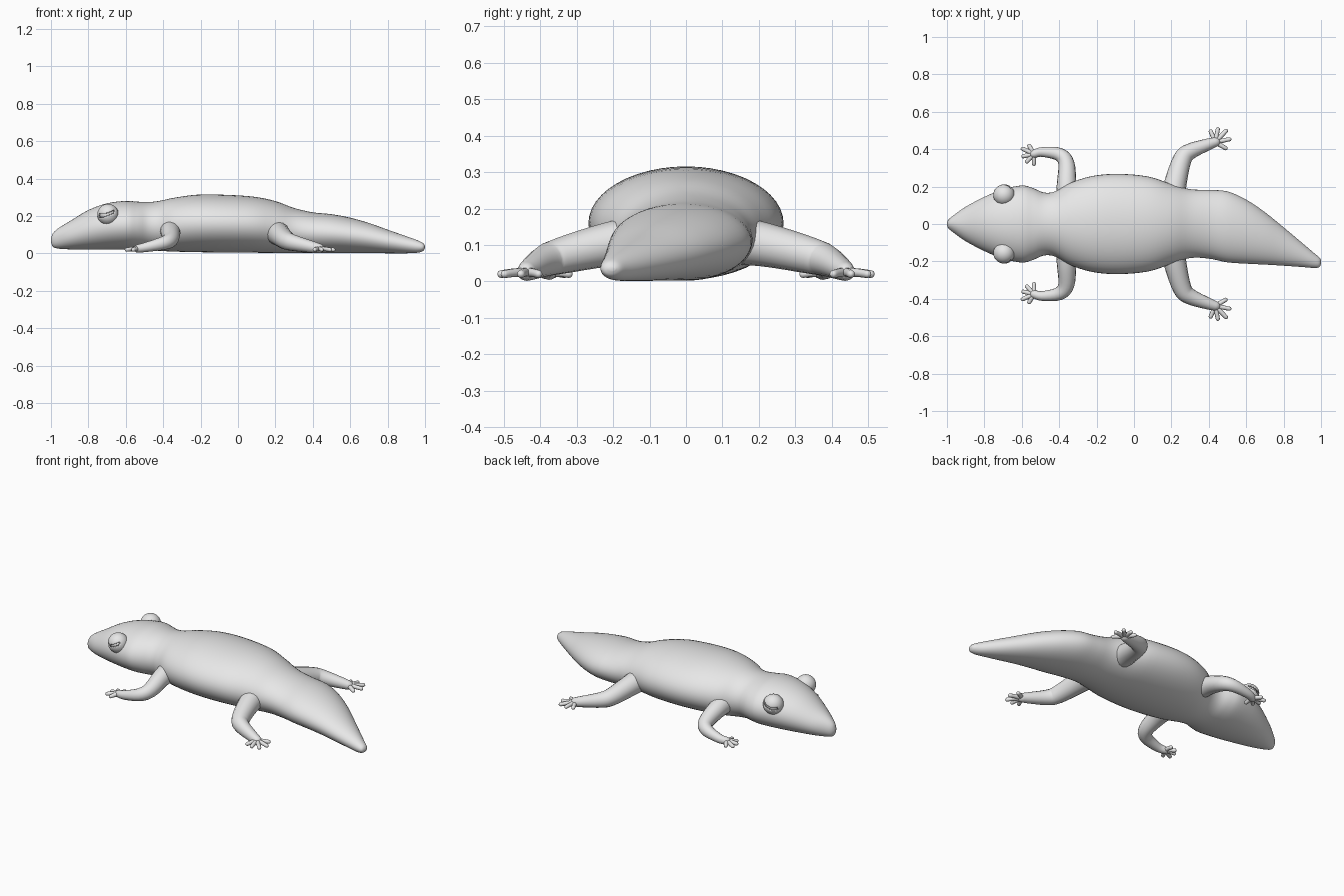
import bpy, bmesh, math
from mathutils import Vector

cube = bpy.data.objects.get("Cube")
if cube:
    bpy.data.objects.remove(cube, do_unlink=True)

skin = bpy.data.materials.new("plain grey skin")
skin.use_nodes = True
GREY = (0.8, 0.8, 0.8, 1)
skin.diffuse_color = GREY
skin.node_tree.nodes["Principled BSDF"].inputs["Base Color"].default_value = GREY


def finish(name, bm):
    bmesh.ops.recalc_face_normals(bm, faces=bm.faces)
    for f in bm.faces:
        f.smooth = True
    mesh = bpy.data.meshes.new(name)
    bm.to_mesh(mesh)
    bm.free()
    mesh.materials.append(skin)
    ob = bpy.data.objects.new(name, mesh)
    bpy.context.collection.objects.link(ob)
    return ob


def resample(rows, steps):
    """Smooth curve through all columns of the rows."""
    rows = [Vector(r) for r in rows]
    out = []
    for i in range(len(rows) - 1):
        a, b = rows[max(i - 1, 0)], rows[i]
        c, d = rows[i + 1], rows[min(i + 2, len(rows) - 1)]
        for s in range(steps):
            t = s / steps
            out.append(0.5 * (2 * b + (c - a) * t + (2 * a - 5 * b + 4 * c - d) * t * t
                              + (3 * b - a - 3 * c + d) * t ** 3))
    return out + [rows[-1]]


def skin_rings(bm, rings):
    """Bridge rings of points and close both ends."""
    loops = [[bm.verts.new(p) for p in ring] for ring in rings]
    n = len(loops[0])
    for a, b in zip(loops, loops[1:]):
        for k in range(n):
            bm.faces.new((a[k], a[(k + 1) % n], b[(k + 1) % n], b[k]))
    bm.faces.new(loops[0])
    bm.faces.new(loops[-1])


def tube(bm, rows, steps=4, sides=16):
    """Round limb along rows of x, y, z, radius, with domed ends."""
    rows = resample(rows, steps)
    pts = [Vector(r[:3]) for r in rows]
    rings = []
    for i, p in enumerate(pts):
        along = (pts[min(i + 1, len(pts) - 1)] - pts[max(i - 1, 0)]).normalized()
        side = along.cross(Vector((0, 0, 1))).normalized()
        up = side.cross(along)

        def ring(r, shift):
            return [p + along * shift + side * r * math.cos(a) + up * r * math.sin(a)
                    for a in (math.tau * k / sides for k in range(sides))]
        r = rows[i][3]
        dome = [(r * math.cos(a), r * math.sin(a)) for a in (1.45, 1.0, 0.5)]
        if i == 0:
            rings += [ring(q, -s) for q, s in dome]
        rings.append(ring(r, 0))
        if i == len(pts) - 1:
            rings += [ring(q, s) for q, s in reversed(dome)]
    skin_rings(bm, rings)


# Head, trunk and tail: x, right edge, left edge, bottom, top
BODY = [(-1, -.008, .008, .062, .078), (-.99, -.026, .026, .036, .107),
        (-.96, -.05, .05, .026, .135), (-.9, -.092, .092, .022, .172),
        (-.8, -.145, .145, .02, .232), (-.7, -.185, .185, .02, .268),
        (-.6, -.206, .206, .02, .281), (-.54, -.192, .192, .02, .277),
        (-.48, -.168, .168, .018, .275), (-.42, -.175, .175, .014, .281),
        (-.34, -.22, .22, .01, .298), (-.22, -.257, .257, .007, .314),
        (-.08, -.268, .268, .005, .314), (.08, -.253, .253, .004, .304),
        (.2, -.213, .213, .003, .28), (.3, -.182, .186, .003, .243),
        (.4, -.185, .182, .002, .22), (.5, -.205, .174, .002, .21),
        (.6, -.212, .13, .002, .191), (.7, -.217, .063, .002, .163),
        (.8, -.223, -.018, .001, .127), (.9, -.23, -.102, .001, .092),
        (.96, -.235, -.153, .004, .07), (.99, -.231, -.178, .014, .055),
        (1, -.212, -.194, .029, .04)]
bm = bmesh.new()
rings = []
for x, right, left, low, high in resample(BODY, 4):
    cy, cz = (left + right) / 2, (low + high) / 2
    rings.append([(x, cy + (left - right) / 2 * math.cos(a), cz + (high - low) / 2 * math.sin(a))
                  for a in (math.tau * k / 48 for k in range(48))])
skin_rings(bm, rings)
finish("body", bm)

# Limbs on the left side: joint path with radius, and toe tips
LIMBS = {
    "front": ([(-.36, .13, .125, .06), (-.36, .22, .11, .052), (-.362, .325, .075, .043),
               (-.40, .372, .055, .036), (-.49, .385, .034, .026), (-.535, .375, .026, .022)],
              [(-.56, .418), (-.595, .402), (-.592, .362), (-.572, .334), (-.535, .322)]),
    "hind": ([(.205, .12, .115, .068), (.222, .22, .1, .06), (.258, .345, .07, .05),
              (.30, .388, .056, .043), (.40, .427, .034, .031), (.435, .438, .027, .026)],
             [(.41, .495), (.448, .507), (.492, .498), (.51, .453), (.49, .405)])}
for where, (path, tips) in LIMBS.items():
    for side, sign in (("left", 1), ("right", -1)):
        bm = bmesh.new()
        tube(bm, [(x, y * sign, z, r) for x, y, z, r in path])
        finish(f"{where}_{side}_leg", bm)
        bm = bmesh.new()
        px, py = path[-1][:2]
        for tx, ty in tips:
            tube(bm, [(px, py * sign, .024, .014),
                      ((px + tx) / 2, (py + ty) / 2 * sign, .024, .012),
                      (tx, ty * sign, .02, .011)], 3, 10)
        finish(f"{where}_{side}_toes", bm)

# Bulging eyes: lids with a slanted slit around a smaller ball
for side, sign in (("left", 1), ("right", -1)):
    centre = Vector((-.695, .155 * sign, .208))
    bm = bmesh.new()
    bmesh.ops.create_uvsphere(bm, u_segments=24, v_segments=16, radius=.045)
    bmesh.ops.translate(bm, verts=bm.verts, vec=centre)
    finish(f"{side}_eyeball", bm)

    bm = bmesh.new()
    bmesh.ops.create_uvsphere(bm, u_segments=48, v_segments=32, radius=.057)
    slit = []
    for f in bm.faces:
        c = f.calc_center_median() / .057
        across = c.x * .9 - c.z * .3
        height = c.z + c.x * -.35
        if c.y * sign > .35 and abs(across + .15) < .62 and -.12 < height - .25 * across ** 2 < .2:
            slit.append(f)
    bmesh.ops.delete(bm, geom=slit, context='FACES')
    bmesh.ops.translate(bm, verts=bm.verts, vec=centre)
    lid = finish(f"{side}_eyelids", bm)
    thick = lid.modifiers.new("lid thickness", 'SOLIDIFY')
    thick.thickness = .007
